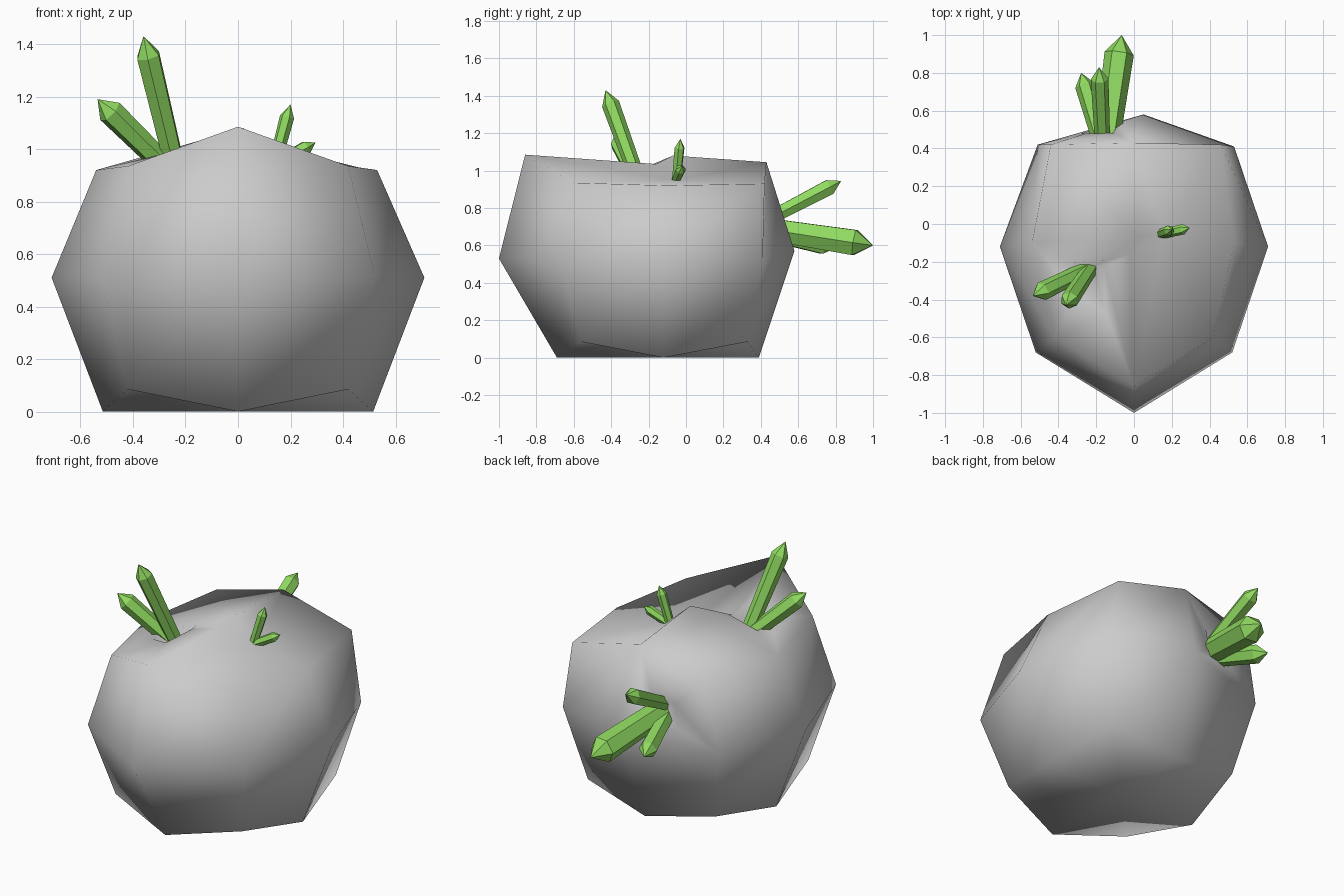
import bpy, bmesh, math
from mathutils import Vector

if "Cube" in bpy.data.objects:
    bpy.data.objects.remove(bpy.data.objects["Cube"])

green = bpy.data.materials.new("crystal_green")
green.diffuse_color = (0.28, 0.70, 0.12, 1)
green.use_nodes = True
green.node_tree.nodes["Principled BSDF"].inputs["Base Color"].default_value = green.diffuse_color


def finish(bm, name, smooth=False, mat=None):
    bmesh.ops.recalc_face_normals(bm, faces=bm.faces)
    for f in bm.faces:
        f.smooth = smooth
    me = bpy.data.meshes.new(name)
    bm.to_mesh(me)
    bm.free()
    ob = bpy.data.objects.new(name, me)
    bpy.context.collection.objects.link(ob)
    if mat:
        me.materials.append(mat)
    return ob


# Boulder: three eight-sided rings, counter-clockwise from the front
base = [(0, -.69, 0), (.42, -.56, .085), (.515, -.12, 0), (.42, .33, .085),
        (0, .39, 0), (-.42, .33, .085), (-.515, -.12, 0), (-.42, -.56, .085)]
middle = [(0, -1, .53), (.52, -.68, .52), (.71, -.12, .51), (.53, .41, .52),
          (.05, .58, .57), (-.51, .42, .52), (-.71, -.12, .51), (-.52, -.68, .52)]
upper = [(0, -.86, 1.085), (.42, -.6, .935), (.53, -.1, .92), (.46, .42, .93),
         (0, .43, 1.045), (-.44, .42, .93), (-.54, -.1, .92), (-.42, -.6, .935)]

bm = bmesh.new()
rings = [[bm.verts.new(p) for p in ring] for ring in (base, middle, upper)]
for lo, hi in zip(rings, rings[1:]):
    for i in range(8):
        j = (i + 1) % 8
        bm.faces.new((lo[i], lo[j], hi[j], hi[i]))
for ring, centre in ((rings[0], (0, -.12, 0)), (rings[2], (.02, -.07, 1.08))):
    top = bm.verts.new(centre)
    for i in range(0, 8, 2):
        bm.faces.new((top, ring[i], ring[i + 1], ring[(i + 2) % 8]))


# Pits where the crystals break through: a vertex on the surface, a star
# of points around it, and then the vertex is pushed in
def poke_point(corners, where):
    face = next(f for f in bm.faces if all(v in f.verts for v in corners))
    v = bmesh.ops.poke(bm, faces=[face])["verts"][0]
    v.co = where
    return v


def fan(face, v):
    vs = list(face.verts)
    i = vs.index(v)
    ring = vs[i:] + vs[:i]
    bm.faces.remove(face)
    for a, b in zip(ring[1:], ring[2:]):
        bm.faces.new((v, a, b))


def split_to(v, other, where):
    edge = next(e for e in v.link_edges if other in e.verts)
    new = bmesh.utils.edge_split(edge, v, .3)[1]
    new.co = where
    return new


def push_in(v, deep, reach):
    for e in list(v.link_edges):
        bmesh.utils.edge_split(e, v, reach)
    for f in list(v.link_faces):
        a, b = [e.other_vert(v) for e in v.link_edges if e in f.edges]
        bmesh.utils.face_split(f, a, b)
    v.co = deep


up, mid = rings[2], rings[1]
split_to(top, up[0], (-.02, -.16, 1.035))          # groove in front of the summit
pit_c = split_to(top, up[2], (.16, -.05, .95))
pit_a = poke_point((top, up[0], up[6]), (-.23, -.26, 1.0))
pit_b = poke_point((mid[4], mid[5], up[4], up[5]), (-.16, .51, .69))
for f in [f for f in pit_c.link_faces]:
    fan(f, pit_c)
push_in(pit_a, (-.22, -.23, .90), .35)
push_in(pit_b, (-.16, .43, .68), .35)
finish(bm, "boulder", smooth=True)


# Crystal: six-sided prism widening to a shoulder, then a point
def crystal(name, root, tip, r, point):
    root, tip = Vector(root), Vector(tip)
    axis = tip - root
    length = axis.length
    rot = axis.to_track_quat('Z', 'Y')
    bm = bmesh.new()
    loops = []
    for radius, h in ((r * .85, 0), (r, length - point)):
        loops.append([bm.verts.new(root + rot @ Vector(
            (radius * math.cos(k * math.pi / 3), radius * math.sin(k * math.pi / 3), h)))
            for k in range(6)])
    apex = bm.verts.new(tip)
    bm.faces.new(loops[0])
    for i in range(6):
        j = (i + 1) % 6
        bm.faces.new((loops[0][i], loops[0][j], loops[1][j], loops[1][i]))
        bm.faces.new((loops[1][i], loops[1][j], apex))
    finish(bm, name, mat=green)


crystal("top_crystal_tall", (-.23, -.235, .89), (-.36, -.43, 1.43), .048, .08)
crystal("top_crystal_leaning", (-.23, -.23, .89), (-.535, -.38, 1.19), .050, .07)
crystal("small_crystal_upright", (.13, -.055, .91), (.20, -.03, 1.17), .028, .05)
crystal("small_crystal_low", (.12, -.06, .93), (.295, -.02, 1.025), .028, .04)
crystal("back_crystal_large", (-.145, .42, .69), (-.065, 1.0, .60), .078, .10)
crystal("back_crystal_upper", (-.165, .40, .72), (-.185, .83, .945), .047, .07)
crystal("back_crystal_side", (-.17, .42, .67), (-.28, .80, .585), .052, .07)
